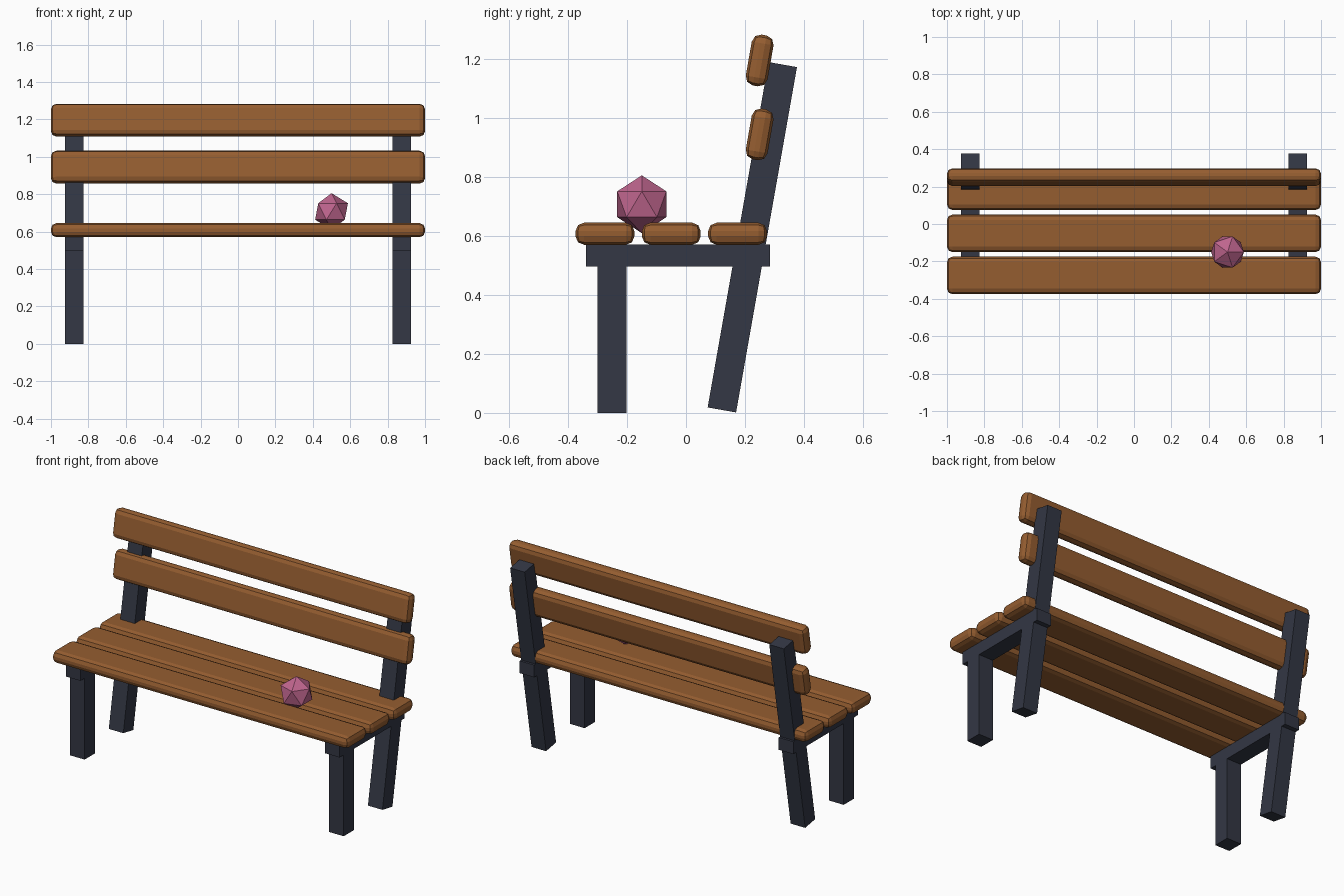
import bpy
from math import radians

if "Cube" in bpy.data.objects:
    bpy.data.objects.remove(bpy.data.objects["Cube"])

TILT = radians(-10)  # backward lean of posts and back slats


def material(name, rgb):
    m = bpy.data.materials.new(name)
    m.diffuse_color = (*rgb, 1)
    m.use_nodes = True
    m.node_tree.nodes["Principled BSDF"].inputs["Base Color"].default_value = m.diffuse_color
    return m


WOOD = material("wood", (0.30, 0.11, 0.03))
METAL = material("dark_metal", (0.033, 0.038, 0.058))
PINK = material("pink", (0.52, 0.13, 0.27))


def box(name, size, loc, mat, tilt=0.0, bevel=0.0):
    bpy.ops.mesh.primitive_cube_add(size=1, location=loc)
    ob = bpy.context.object
    ob.name = name
    for v in ob.data.vertices:
        v.co = [c * s for c, s in zip(v.co, size)]
    ob.rotation_euler.x = tilt
    ob.data.materials.append(mat)
    if bevel:
        mod = ob.modifiers.new("rounded_edges", 'BEVEL')
        mod.width = bevel
        mod.segments = 2
    return ob


# Seat planks
for i, y in enumerate((-0.275, -0.05, 0.175)):
    box(f"seat_plank_{i + 1}", (2, 0.2, 0.075), (0, y, 0.608), WOOD, bevel=0.029)

# Back slats
for i, z in enumerate((0.945, 1.196)):
    box(f"back_slat_{i + 1}", (2, 0.175, 0.075), (0, 0.25, z), WOOD,
        tilt=TILT + radians(90), bevel=0.029)

# Side frames: front leg, leaning back post and seat rail
for side, x in (("left", -0.875), ("right", 0.875)):
    box(f"front_leg_{side}", (0.098, 0.098, 0.52), (x, -0.251, 0.26), METAL)
    box(f"back_post_{side}", (0.098, 0.098, 1.19), (x, 0.225, 0.596), METAL, tilt=TILT)
    box(f"seat_rail_{side}", (0.098, 0.625, 0.075), (x, -0.0275, 0.5335), METAL)

# Faceted ball resting in the gap between two planks
bpy.ops.mesh.primitive_ico_sphere_add(subdivisions=1, radius=0.098,
                                      location=(0.5, -0.15, 0.708))
ball = bpy.context.object
ball.name = "ball"
ball.data.materials.append(PINK)
